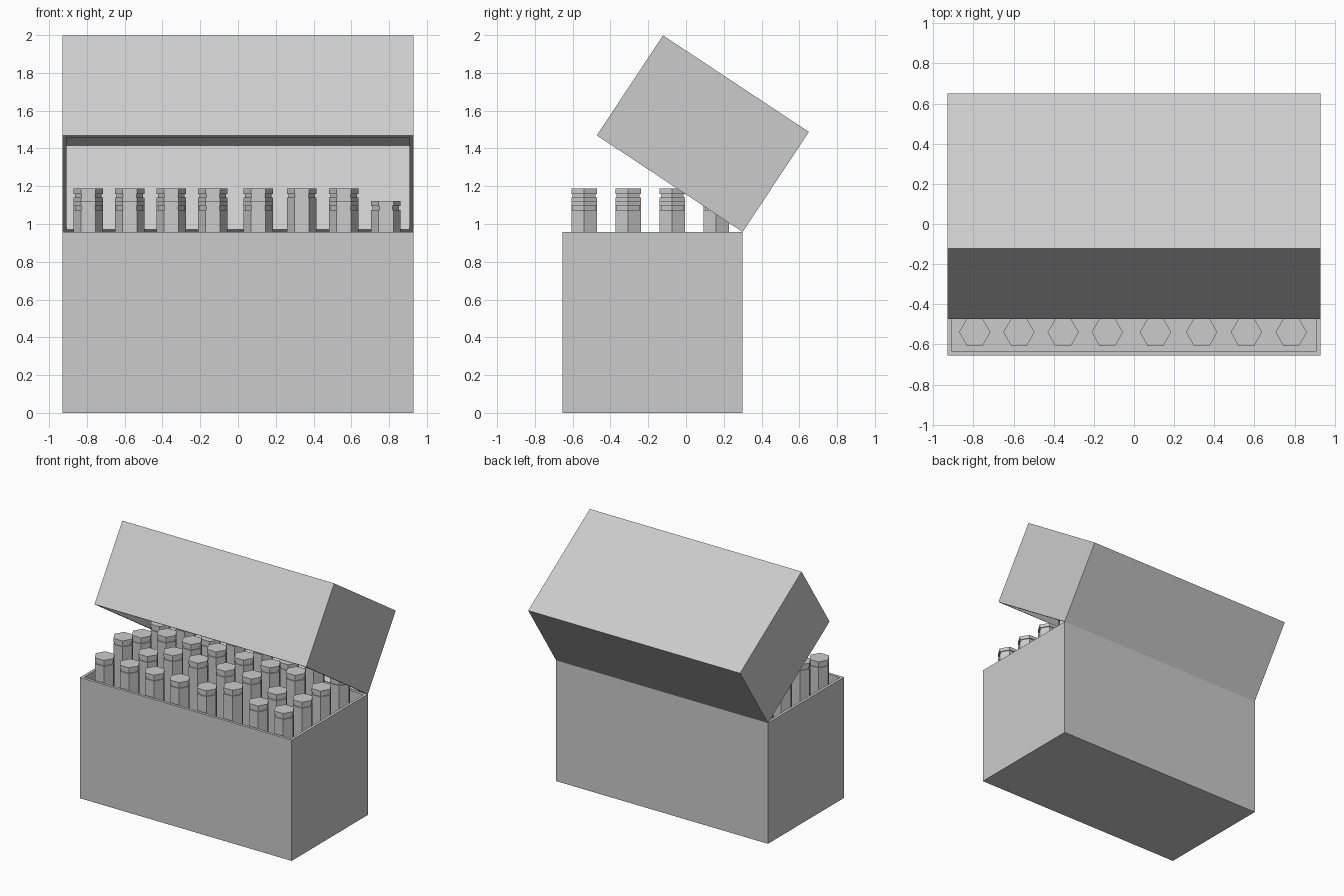
import bpy
import bmesh
import math
from mathutils import Matrix, Vector

cube = bpy.data.objects.get("Cube")
if cube:
    bpy.data.objects.remove(cube, do_unlink=True)

grey = bpy.data.materials.new("light_grey")
grey.use_nodes = True
GREY = (0.6, 0.6, 0.6, 1)
grey.diffuse_color = GREY
grey.node_tree.nodes["Principled BSDF"].inputs["Base Color"].default_value = GREY


def finish(name, bm):
    bmesh.ops.recalc_face_normals(bm, faces=bm.faces)
    mesh = bpy.data.meshes.new(name)
    bm.to_mesh(mesh)
    bm.free()
    mesh.materials.append(grey)
    obj = bpy.data.objects.new(name, mesh)
    bpy.context.collection.objects.link(obj)
    return obj


def open_box(name, width, depth, height, wall, floor):
    """Box open at +z, origin at the middle of its lower back edge."""
    bm = bmesh.new()
    bmesh.ops.create_cube(bm, size=1)
    bmesh.ops.scale(bm, vec=(width, depth, height), verts=bm.verts)
    bmesh.ops.translate(bm, vec=(0, -depth / 2, height / 2), verts=bm.verts)
    top = max(bm.faces, key=lambda f: f.calc_center_median().z)
    bmesh.ops.inset_region(bm, faces=[top], thickness=wall, use_even_offset=True)
    # Sink the inset face to hollow the box
    result = bmesh.ops.extrude_face_region(bm, geom=[top])
    verts = [g for g in result["geom"] if isinstance(g, bmesh.types.BMVert)]
    bmesh.ops.translate(bm, vec=(0, 0, floor - height), verts=verts)
    if top.is_valid:
        bmesh.ops.delete(bm, geom=[top], context="FACES")
    return finish(name, bm)


WIDTH = 1.86
BACK = 0.3
RIM = 0.958
FLOOR = 0.1

# Lower box
base = open_box("box_base", WIDTH, 0.955, RIM, 0.022, FLOOR)
base.location = (0, BACK, 0)

# Lid, flipped over and tilted open about the back edge
LID_HEIGHT = 0.635
lid = open_box("box_lid", WIDTH, 0.926, LID_HEIGHT, 0.022, FLOOR)
flip = Matrix.Translation((0, 0, LID_HEIGHT)) @ Matrix.Diagonal((1, 1, -1, 1))
lid.data.transform(flip)
lid.data.flip_normals()
lid.location = (0, BACK, RIM)
lid.rotation_euler.x = -math.radians(33.5)


# Six-sided sticks with a grooved cap
def hex_stick(name, x, y, top):
    profile = [(0.078, FLOOR), (0.078, top - 0.047), (0.07, top - 0.047),
               (0.07, top - 0.027), (0.078, top - 0.027), (0.078, top)]
    bm = bmesh.new()
    rings = []
    for radius, z in profile:
        rings.append([bm.verts.new(Vector((radius * math.cos(i * math.pi / 3),
                                           radius * math.sin(i * math.pi / 3), z)))
                      for i in range(6)])
    for low, high in zip(rings, rings[1:]):
        for i in range(6):
            j = (i + 1) % 6
            bm.faces.new((low[i], low[j], high[j], high[i]))
    bm.faces.new(rings[0][::-1])
    bm.faces.new(rings[-1])
    finish(name, bm).location = (x, y, 0)


# Rows run front to back: T is a tall stick, s a short one
columns = [-0.793, -0.573, -0.353, -0.133, 0.107, 0.337, 0.56, 0.783]
rows = ["sssssTss", "TsTTTTss", "sTTTTTTs", "sTsTTsTs"]
for r, pattern in enumerate(rows):
    for c, kind in enumerate(pattern):
        top = 1.187 if kind == "T" else 1.122
        hex_stick(f"stick_{r + 1}_{c + 1}", columns[c], -0.539 + r * 0.233, top)
